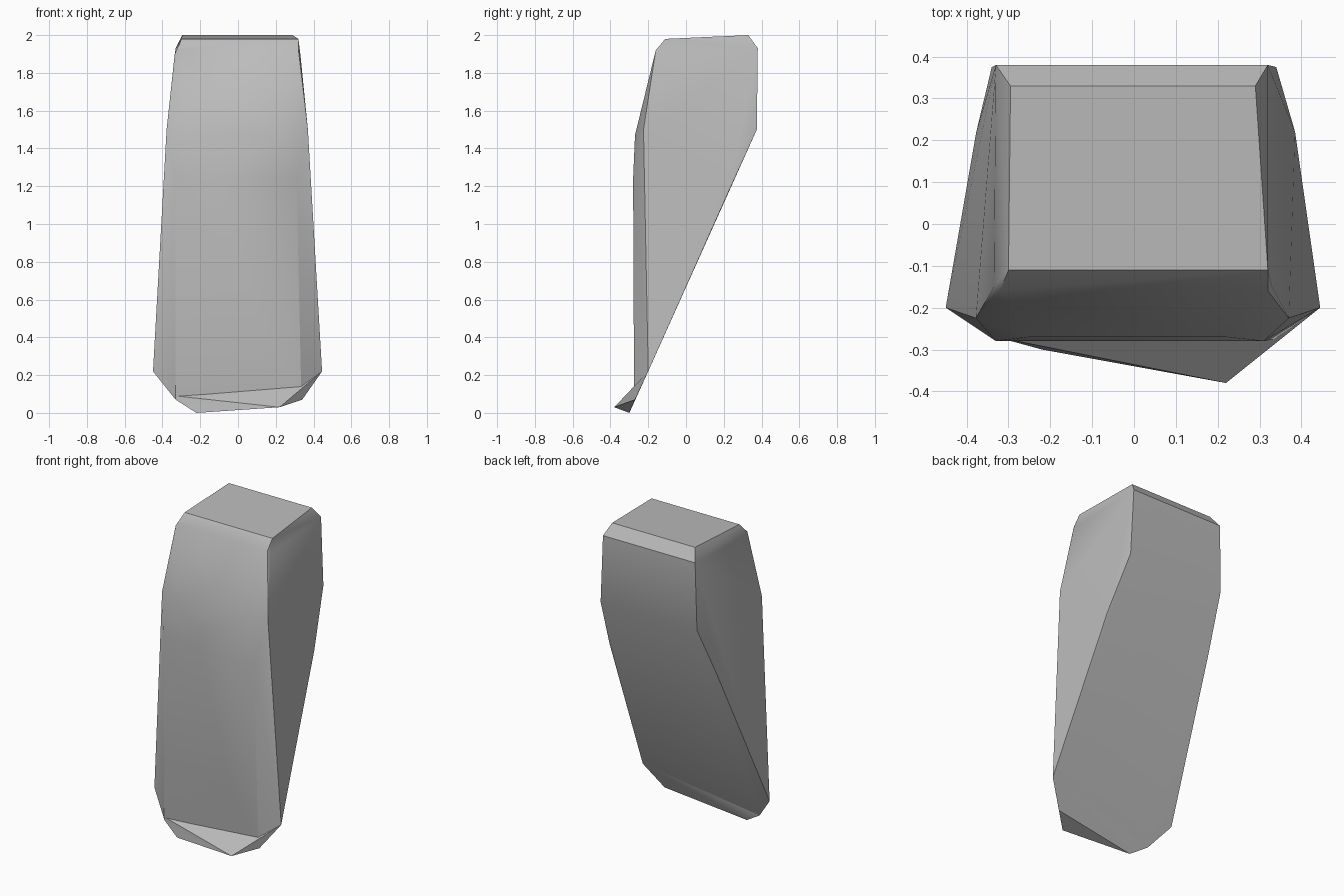
import bpy
import bmesh
import math

default_cube = bpy.data.objects.get("Cube")
if default_cube:
    bpy.data.objects.remove(default_cube, do_unlink=True)

stone = bpy.data.materials.new("grey stone")
stone.use_nodes = True
stone.diffuse_color = (0.5, 0.5, 0.5, 1)
stone.node_tree.nodes["Principled BSDF"].inputs["Base Color"].default_value = stone.diffuse_color


def faceted_rock(name, edges, tips=()):
    """Wrap a convex shell around cross edges (x_right, x_left, y, z) and single tips."""
    bm = bmesh.new()
    for x_right, x_left, y, z in edges:
        bm.verts.new((x_right, y, z))
        bm.verts.new((x_left, y, z))
    for tip in tips:
        bm.verts.new(tip)
    hull = bmesh.ops.convex_hull(bm, input=bm.verts[:])
    loose = {v for v in hull["geom_interior"] if isinstance(v, bmesh.types.BMVert)}
    bmesh.ops.delete(bm, geom=list(loose), context="VERTS")
    bmesh.ops.dissolve_limit(bm, angle_limit=math.radians(1),
                             verts=bm.verts[:], edges=bm.edges[:])
    bmesh.ops.recalc_face_normals(bm, faces=bm.faces[:])
    mesh = bpy.data.meshes.new(name)
    bm.to_mesh(mesh)
    bm.free()
    mesh.materials.append(stone)
    rock = bpy.data.objects.new(name, mesh)
    bpy.context.collection.objects.link(rock)
    bpy.ops.object.select_all(action="DESELECT")
    rock.select_set(True)
    bpy.context.view_layer.objects.active = rock
    bpy.ops.object.shade_smooth_by_angle(angle=math.radians(30))
    return rock


# Tall leaning body: crown, upper back, front face, front chamfers, lower rim
crown = [(-0.3, 0.32, -0.11, 1.98), (-0.295, 0.29, 0.33, 2.0)]
upper_back = [(-0.33, 0.32, 0.38, 1.93), (-0.34, 0.34, 0.375, 1.5),
              (-0.377, 0.385, 0.22, 1.16)]
front_face = [(-0.32, 0.32, -0.16, 1.92), (-0.25, 0.22, -0.27, 1.47),
              (-0.33, 0.31, -0.28, 1.24), (-0.33, 0.335, -0.275, 0.1)]
chamfers = [(-0.335, 0.33, -0.15, 1.9), (-0.378, 0.37, -0.225, 1.5),
            (-0.38, 0.388, -0.225, 0.18)]
lower_rim = [(-0.45, 0.445, -0.2, 0.22), (-0.33, 0.34, -0.27, 0.07)]
faceted_rock("rock_body", crown + upper_back + front_face + chamfers + lower_rim)

# Slanted wedge that juts forward at the foot
faceted_rock("rock_foot",
             [(-0.33, 0.335, -0.27, 0.09), (-0.33, 0.34, -0.27, 0.07)],
             [(-0.22, -0.3, 0), (0.22, -0.38, 0.03),
              (0.335, -0.27, 0.14), (0.445, -0.2, 0.22)])
